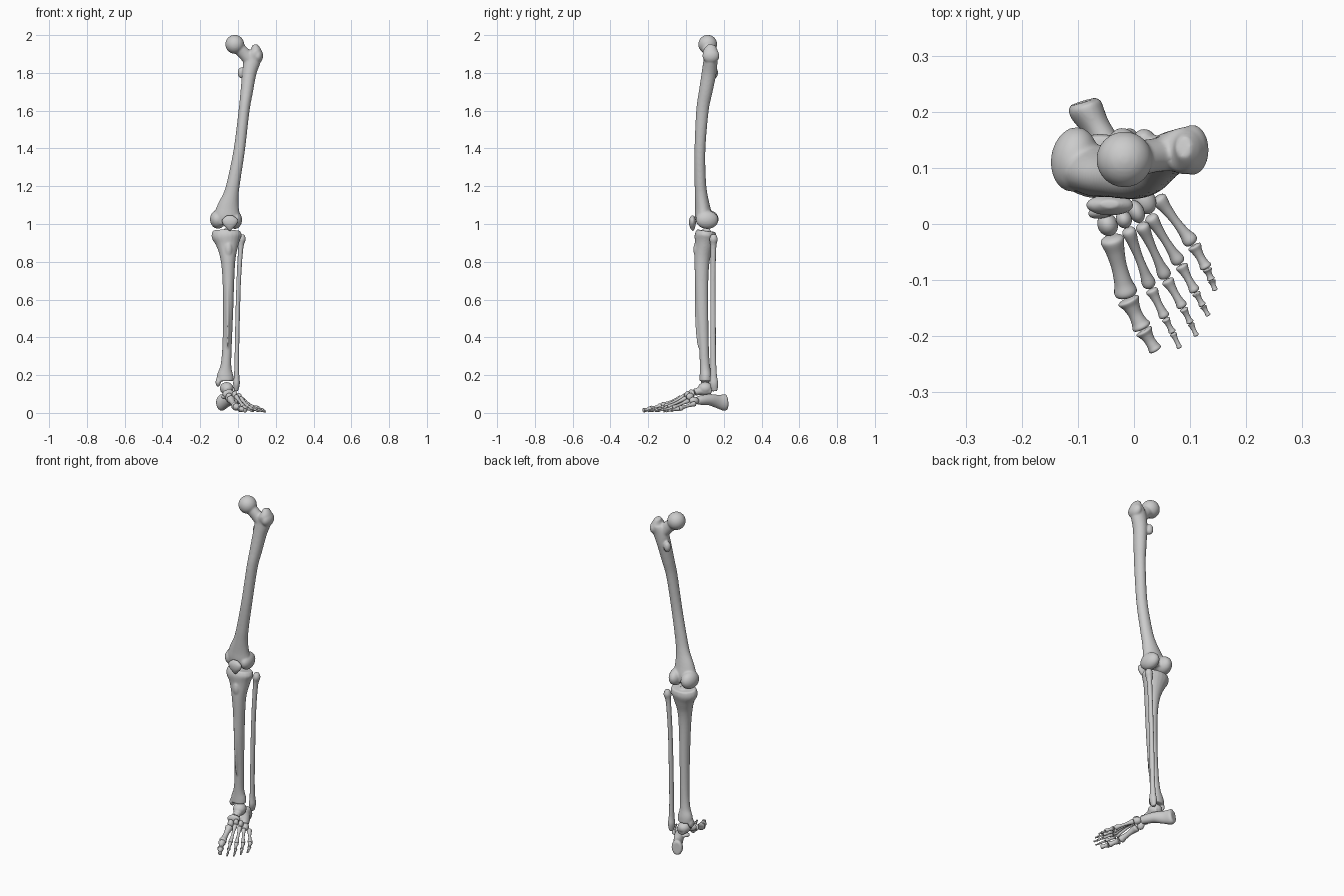
import bpy, bmesh, math
from mathutils import Vector, Matrix

SEG = 20


def catmull(pts, n):
    """Smoothly interpolate rows of (x, y, z, a, b)."""
    out = []
    for i in range(len(pts) - 1):
        p0, p1, p2, p3 = pts[max(i - 1, 0)], pts[i], pts[i + 1], pts[min(i + 2, len(pts) - 1)]
        for k in range(n):
            t = k / n
            out.append([0.5 * (2 * b + (c - a) * t + (2 * a - 5 * b + 4 * c - d) * t * t
                               + (3 * b - a - 3 * c + d) * t ** 3)
                        for a, b, c, d in zip(p0, p1, p2, p3)])
    out.append(list(pts[-1]))
    return out


def tube(bm, pts, n=5):
    """Loft of ellipses: a = half width along x, b = half depth."""
    rows = catmull(pts, n)
    cs = [Vector(r[:3]) for r in rows]
    rings = []
    for i, r in enumerate(rows):
        t = (cs[min(i + 1, len(cs) - 1)] - cs[max(i - 1, 0)]).normalized()
        side = Vector((1, 0, 0))
        side = (side - t * side.dot(t)).normalized()
        up = t.cross(side)
        rings.append([bm.verts.new(cs[i] + side * r[3] * math.cos(a) + up * r[4] * math.sin(a))
                      for a in (2 * math.pi * k / SEG for k in range(SEG))])
    for r0, r1 in zip(rings, rings[1:]):
        for k in range(SEG):
            j = (k + 1) % SEG
            bm.faces.new((r0[k], r0[j], r1[j], r1[k]))
    bm.faces.new(rings[0][::-1])
    bm.faces.new(rings[-1])


def ball(bm, c, r, turn=0, tilt=0):
    m = (Matrix.Translation(c) @ Matrix.Rotation(math.radians(turn), 4, 'Z')
         @ Matrix.Rotation(math.radians(tilt), 4, 'X') @ Matrix.Diagonal((*r, 1)))
    bmesh.ops.create_uvsphere(bm, u_segments=32, v_segments=20, radius=1, matrix=m)


def bone(name, tubes=(), balls=(), voxel=0.0, smooth=4):
    """Parts fused into one smooth bone."""
    bm = bmesh.new()
    for t in tubes:
        tube(bm, t)
    for b in balls:
        ball(bm, *b)
    bmesh.ops.recalc_face_normals(bm, faces=bm.faces)
    me = bpy.data.meshes.new(name)
    bm.to_mesh(me)
    bm.free()
    me.polygons.foreach_set("use_smooth", [True] * len(me.polygons))
    ob = bpy.data.objects.new(name, me)
    bpy.context.collection.objects.link(ob)
    if voxel:
        m = ob.modifiers.new("fuse", 'REMESH')
        m.mode, m.voxel_size, m.use_smooth_shade = 'VOXEL', voxel, True
        s = ob.modifiers.new("soften", 'SMOOTH')
        s.factor, s.iterations = 0.5, smooth
    return ob


def long_bone(name, p, q, r0, r1, waist):
    """Small foot bone with a wide base, thin shaft and rounded head."""
    p, q = Vector(p), Vector(q)
    prof = ((0, r0 * .6), (.06, r0), (.25, r0 * .4 + waist * .6), (.5, waist),
            (.75, r1 * .3 + waist * .7), (.9, r1), (.97, r1 * .85), (1, r1 * .4))
    return bone(name, [[(*p.lerp(q, .02 + .96 * t), r, r) for t, r in prof]])


# thigh bone
bone("femur", [
    [(-.058, .098, 1.0, .06, .04), (-.058, .094, 1.04, .07, .046), (-.052, .088, 1.09, .058, .04),
     (-.036, .08, 1.16, .04, .033), (-.02, .075, 1.24, .034, .03), (.008, .074, 1.4, .03, .029),
     (.032, .087, 1.6, .029, .033), (.046, .104, 1.7, .033, .036), (.06, .122, 1.8, .038, .039),
     (.077, .13, 1.87, .045, .038), (.094, .131, 1.91, .034, .042), (.088, .137, 1.948, .014, .02)],
    [(.075, .128, 1.86, .04, .034), (.035, .122, 1.9, .034, .03), (-.012, .114, 1.948, .034, .034)],
], [
    ((-.017, .115, 1.951), (.05, .05, .05)),          # head
    ((.018, .15, 1.8), (.02, .02, .03)),              # lesser trochanter
    ((.104, .132, 1.89), (.029, .045, .04)),          # greater trochanter
    ((-.106, .115, 1.025), (.042, .058, .05), -8),    # medial condyle
    ((-.016, .112, 1.022), (.037, .06, .048), 8),     # lateral condyle
], .005, 5)

# kneecap
bone("patella", [[(-.043, .036, 1.045, .016, .007), (-.043, .034, 1.025, .041, .017),
                  (-.043, .034, 1.0, .038, .018), (-.043, .036, .975, .016, .011),
                  (-.043, .038, .964, .005, .004)]], (), .004, 4)

# shin bone
bone("tibia", [
    [(-.06, .107, .964, .072, .05), (-.06, .103, .935, .08, .058), (-.056, .097, .89, .06, .05),
     (-.053, .086, .82, .041, .042), (-.051, .083, .72, .032, .036), (-.052, .086, .55, .027, .032),
     (-.058, .095, .35, .025, .026), (-.064, .1, .25, .029, .027), (-.068, .104, .2, .043, .032),
     (-.068, .104, .168, .044, .034)],
], [
    ((-.105, .1, .163), (.014, .022, .025)),          # medial malleolus
    ((-.05, .055, .865), (.02, .016, .04)),           # tuberosity
    ((-.06, .108, .967), (.016, .022, .013)),         # eminence
    ((-.055, .068, .6), (.012, .022, .26)),           # front crest
], .005, 4)

# calf bone
bone("fibula", [
    [(.02, .147, .945, .012, .012), (.02, .146, .92, .021, .022), (.014, .145, .87, .014, .015),
     (.004, .143, .7, .012, .014), (-.002, .143, .5, .012, .015), (-.006, .144, .3, .012, .015),
     (-.007, .146, .2, .014, .018), (-.008, .148, .155, .018, .023), (-.01, .152, .115, .01, .014)],
], (), .004, 3)

# ankle and heel
bone("talus", [
    [(-.06, .135, .115, .022, .02), (-.058, .1, .12, .03, .028), (-.052, .068, .115, .022, .02),
     (-.048, .045, .108, .022, .02)],
], [((-.06, .102, .13), (.036, .04, .033), 15)], .004, 4)
bone("calcaneus", [
    [(-.091, .218, .055, .024, .034), (-.086, .205, .055, .031, .044), (-.066, .17, .06, .025, .036),
     (-.04, .125, .07, .027, .03), (-.016, .085, .068, .025, .026), (-.002, .06, .065, .02, .022)],
], [((-.064, .1, .085), (.026, .02, .013), 20)], .004, 4)

# midfoot blocks: name, centre, half sizes, turn
MIDFOOT = [
    ("navicular", (-.048, .028, .1), (.035, .015, .024), 20),
    ("medial_cuneiform", (-.047, -.001, .08), (.018, .021, .026), 22),
    ("middle_cuneiform", (-.018, .008, .095), (.014, .016, .02), 22),
    ("lateral_cuneiform", (.004, .022, .086), (.014, .021, .02), 24),
    ("cuboid", (.018, .043, .064), (.02, .027, .021), 28),
]
for name, c, r, turn in MIDFOOT:
    bone(name, (), [(c, r, turn)])

# five rays: joint positions from metatarsal base to toe tip, then thicknesses
RAYS = [
    ([(-.041, -.02, .075), (-.012, -.132, .032), (.016, -.188, .02), (.04, -.227, .013)], .021, .014),
    ([(-.012, -.006, .09), (.03, -.115, .032), (.056, -.168, .02), (.069, -.194, .012), (.082, -.222, .008)], .0125, .0075),
    ([(.012, .002, .08), (.058, -.098, .029), (.088, -.15, .019), (.101, -.177, .011), (.112, -.2, .008)], .0125, .0075),
    ([(.027, .016, .066), (.083, -.072, .026), (.11, -.122, .017), (.123, -.146, .011), (.133, -.164, .008)], .0125, .0075),
    ([(.04, .05, .05), (.106, -.037, .022), (.13, -.08, .015), (.138, -.1, .01), (.145, -.119, .007)], .014, .008),
]
for i, (joints, r, w) in enumerate(RAYS, 1):
    long_bone(f"metatarsal_{i}", joints[0], joints[1], r, r * .98, w)
    names = ("proximal", "distal") if i == 1 else ("proximal", "middle", "distal")
    for k, part in enumerate(names, 1):
        s = (.9, .62, .5)[k - 1] if i > 1 else (.95, .75)[k - 1]
        tip = .75 if part == "distal" else .85
        long_bone(f"{part}_phalanx_{i}", joints[k], joints[k + 1], r * s, r * s * tip, r * s * .62)
